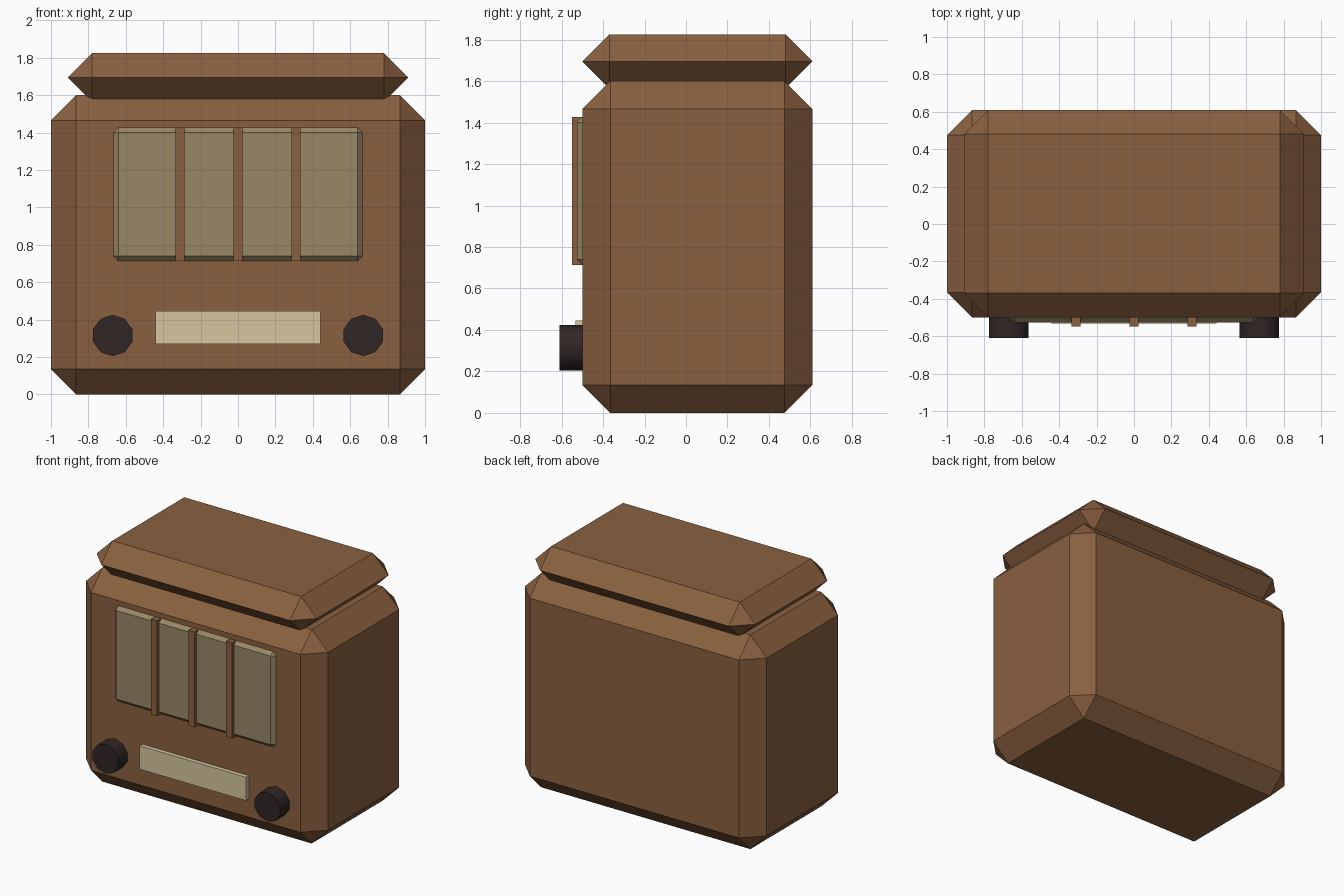
import bpy, bmesh, math
from mathutils import Matrix

if "Cube" in bpy.data.objects:
    bpy.data.objects.remove(bpy.data.objects["Cube"])


def material(name, rgb):
    m = bpy.data.materials.new(name)
    m.diffuse_color = (*rgb, 1)
    m.use_nodes = True
    m.node_tree.nodes["Principled BSDF"].inputs["Base Color"].default_value = m.diffuse_color
    return m


wood = material("brown wood", (0.254, 0.117, 0.051))
cloth = material("speaker cloth", (0.314, 0.242, 0.133))
cream = material("cream dial", (0.68, 0.56, 0.35))
dark = material("dark knob", (0.031, 0.019, 0.019))


def finish(name, bm, mat):
    me = bpy.data.meshes.new(name)
    bm.to_mesh(me)
    bm.free()
    me.materials.append(mat)
    ob = bpy.data.objects.new(name, me)
    bpy.context.collection.objects.link(ob)
    return ob


def box(name, x, y, z, mat, chamfer=0):
    """Box from (min, max) ranges, with an optional flat chamfer on all edges."""
    bm = bmesh.new()
    bmesh.ops.create_cube(bm, size=1)
    for v in bm.verts:
        v.co = [r[0] if c < 0 else r[1] for c, r in zip(v.co, (x, y, z))]
    if chamfer:
        bmesh.ops.bevel(bm, geom=bm.edges[:], offset=chamfer, segments=1,
                        affect='EDGES', profile=0.5, clamp_overlap=True)
        bmesh.ops.remove_doubles(bm, verts=bm.verts[:], dist=0.0005)
    return finish(name, bm, mat)


# Cabinet and lid
box("cabinet", (-1, 1), (-0.5, 0.61), (0, 1.6), wood, 0.135)
box("lid", (-0.91, 0.91), (-0.5, 0.61), (1.565, 1.825), wood, 0.13)

# Speaker cloth panel with three wooden bars
box("speaker_panel", (-0.665, 0.665), (-0.526, -0.47), (0.713, 1.427), cloth, 0.026)
for i in (-1, 0, 1):
    box(f"speaker_bar_{i + 2}", (i * 0.31 - 0.025, i * 0.31 + 0.025),
        (-0.549, -0.49), (0.713, 1.427), wood)

# Tuning dial
box("tuning_dial", (-0.44, 0.44), (-0.532, -0.49), (0.27, 0.445), cream)

# Ten-sided knobs, a vertex pointing up
for side, sx in (("left", -1), ("right", 1)):
    bm = bmesh.new()
    bmesh.ops.create_cone(bm, cap_ends=True, segments=10, radius1=0.11,
                          radius2=0.11, depth=0.13)
    bm.transform(Matrix.Translation((sx * 0.67, -0.545, 0.315))
                 @ Matrix.Rotation(math.pi / 2, 4, 'X'))
    knob = finish(f"{side}_knob", bm, dark)
    bpy.ops.object.select_all(action='DESELECT')
    knob.select_set(True)
    bpy.context.view_layer.objects.active = knob
    bpy.ops.object.shade_smooth_by_angle(angle=math.radians(40))
